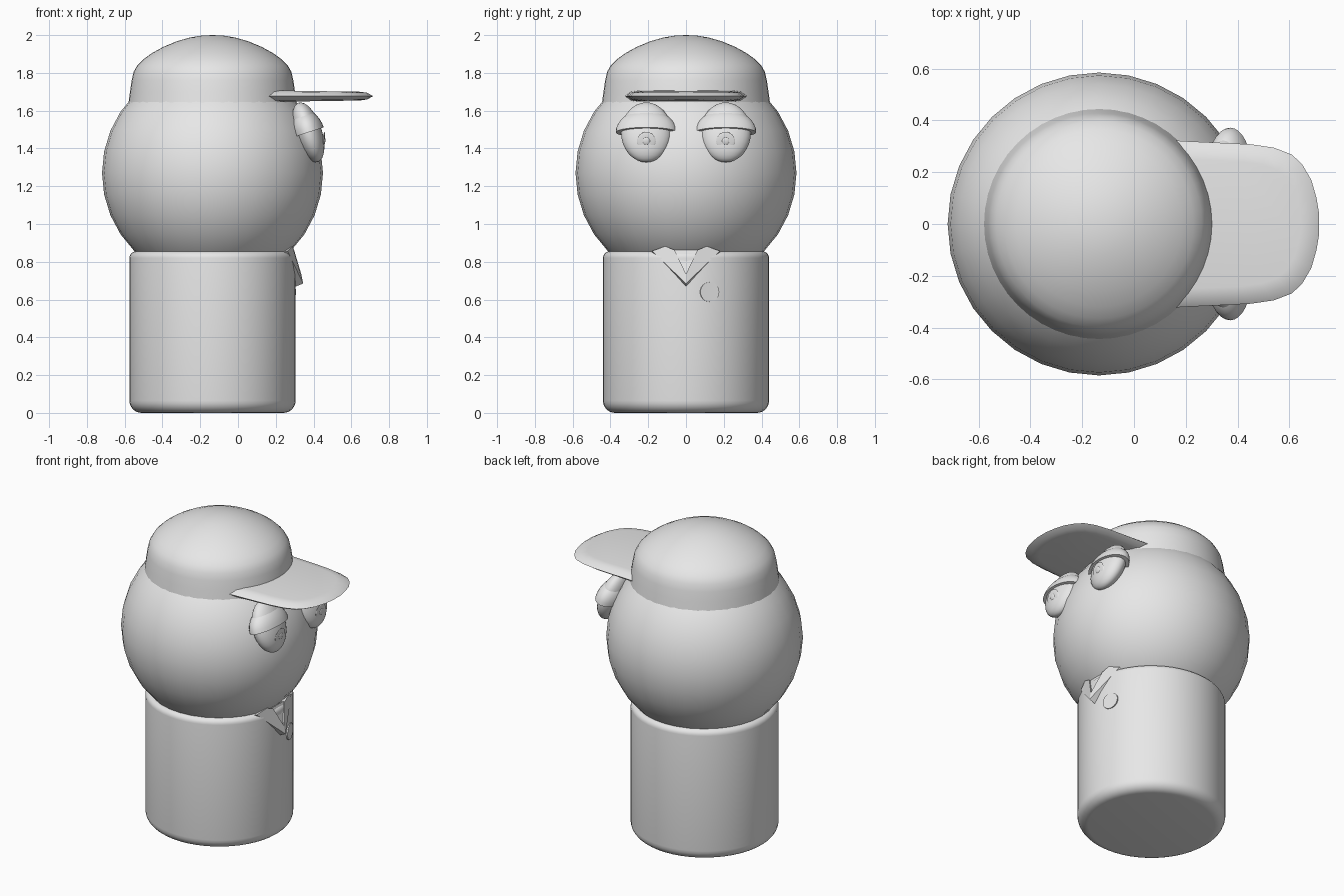
import bpy, bmesh, math
from mathutils import Matrix, Vector

cube = bpy.data.objects.get("Cube")
if cube:
    bpy.data.objects.remove(cube, do_unlink=True)

AXIS = -0.135  # x of the upright axis shared by body, head and cap

grey = bpy.data.materials.new("plain_grey")
grey.use_nodes = True
grey.diffuse_color = (0.8, 0.8, 0.8, 1)
grey.node_tree.nodes["Principled BSDF"].inputs["Base Color"].default_value = (0.8, 0.8, 0.8, 1)


def finish(name, bm, angle=35):
    """Turn a bmesh into a shaded object; angle 0 keeps it flat."""
    bmesh.ops.recalc_face_normals(bm, faces=bm.faces)
    mesh = bpy.data.meshes.new(name)
    bm.to_mesh(mesh)
    bm.free()
    mesh.materials.append(grey)
    if angle:
        mesh.shade_smooth()
        mesh.set_sharp_from_angle(angle=math.radians(angle))
    obj = bpy.data.objects.new(name, mesh)
    bpy.context.collection.objects.link(obj)
    return obj


def lathe(name, profile, steps=48, angle=50):
    """Spin (radius, height) points about the upright axis."""
    bm = bmesh.new()
    verts = [bm.verts.new((AXIS + r, 0, z)) for r, z in profile]
    edges = [bm.edges.new(pair) for pair in zip(verts, verts[1:])]
    bmesh.ops.spin(bm, geom=verts + edges, cent=(AXIS, 0, 0), axis=(0, 0, 1),
                   angle=2 * math.pi, steps=steps)
    bmesh.ops.remove_doubles(bm, verts=bm.verts, dist=0.0005)
    return finish(name, bm, angle)


def arc(cx, cz, r, start, end, n=6):
    """Points of a rounded corner, angles in degrees."""
    turns = [math.radians(start + (end - start) * i / n) for i in range(n + 1)]
    return [(cx + r * math.cos(t), cz + r * math.sin(t)) for t in turns]


def ellipsoid(name, radii, place, dome=False, u=32, v=16):
    bm = bmesh.new()
    bmesh.ops.create_uvsphere(bm, u_segments=u, v_segments=v, radius=1)
    if dome:
        geom = bm.verts[:] + bm.edges[:] + bm.faces[:]
        cut = bmesh.ops.bisect_plane(bm, geom=geom, plane_co=(0, 0, 0),
                                     plane_no=(0, 0, -1), clear_outer=True)
        rim = [e for e in bm.edges if e.is_boundary]
        bmesh.ops.holes_fill(bm, edges=rim)
    bm.transform(place @ Matrix.Diagonal((*radii, 1)))
    return finish(name, bm)


def plate(name, front, depth):
    """Slab made by pushing a front outline back by depth."""
    bm = bmesh.new()
    a = [bm.verts.new(p) for p in front]
    b = [bm.verts.new(Vector(p) + Vector(depth)) for p in front]
    bm.faces.new(a)
    bm.faces.new(b[::-1])
    for i in range(len(a)):
        j = (i + 1) % len(a)
        bm.faces.new((a[i], b[i], b[j], a[j]))
    return finish(name, bm, 0)


# Body and head
lathe("body", [(0, 0)] + arc(0.375, 0.065, 0.065, -90, 0)
      + arc(0.405, 0.82, 0.035, 0, 90) + [(0, 0.855)])
ellipsoid("head", (0.585, 0.585, 0.585), Matrix.Translation((AXIS, 0, 1.27)))

# Cap crown
lathe("cap_crown", [(0, 1.64), (0.445, 1.64), (0.437, 1.7), (0.428, 1.76),
                    (0.418, 1.805), (0.398, 1.84), (0.365, 1.873), (0.32, 1.905),
                    (0.26, 1.938), (0.19, 1.967), (0.12, 1.987), (0.06, 1.997),
                    (0, 2)])

# Cap brim: stacked copies of one outline, pinched to a thin edge
half = [(0.05, 0.33), (0.2, 0.32), (0.35, 0.313), (0.45, 0.308), (0.54, 0.295),
        (0.61, 0.268), (0.65, 0.23), (0.685, 0.17), (0.705, 0.1), (0.715, 0.04)]
outline = half + [(x, -y) for x, y in reversed(half)]
bm = bmesh.new()
rings = []
for inset, lift in ((0.07, -0.026), (0.03, -0.02), (0.0, 0.0), (0.03, 0.02), (0.07, 0.026)):
    ring = []
    for x, y in outline:
        shrink = inset / 0.32
        px = x - inset * max(0, (x - 0.2) / 0.5)
        ring.append(bm.verts.new((px, y * (1 - shrink), 1.677 + lift * (1.25 - 0.5 * x))))
    rings.append(ring)
for low, high in zip(rings, rings[1:]):
    for i in range(len(outline)):
        j = (i + 1) % len(outline)
        bm.faces.new((low[i], low[j], high[j], high[i]))
bm.faces.new(rings[0][::-1])
bm.faces.new(rings[-1])
finish("cap_brim", bm, 60)

# Eyes with heavy lids, tilted to lie on the head
for side, y in (("left", 0.21), ("right", -0.21)):
    place = Matrix.Translation((0.372, y, 1.485)) @ Matrix.Rotation(math.radians(-18), 4, "Y")
    ellipsoid(side + "_eyeball", (0.072, 0.134, 0.165), place)
    ellipsoid(side + "_eyelid", (0.086, 0.162, 0.124), place, dome=True)
    for part, size, out in (("iris", 0.05, 0.062), ("pupil", 0.02, 0.066)):
        spot = place @ Matrix.Translation((out, 0, -0.07)) @ Matrix.Rotation(math.radians(24), 4, "Y")
        ellipsoid(f"{side}_{part}", (0.006, size, size), spot, u=24, v=12)

# Shirt collar: two folded flaps around a recessed centre
for side, s in (("left", 1), ("right", -1)):
    plate(side + "_collar", [(0.262, 0.18 * s, 0.857), (0.288, 0.11 * s, 0.882),
                             (0.297, 0.06 * s, 0.862), (0.335, 0, 0.735),
                             (0.345, 0, 0.685)], (-0.05, 0, -0.02))
plate("collar_centre", [(0.287, 0.07, 0.862), (0.287, -0.07, 0.862), (0.33, 0, 0.72)],
      (-0.05, 0, -0.02))

# Round badge lying against the chest
turn = math.asin(0.125 / 0.44)
bm = bmesh.new()
bmesh.ops.create_cone(bm, cap_ends=True, segments=24, radius1=0.052, radius2=0.052, depth=0.02)
bm.transform(Matrix.Translation((AXIS, 0, 0.64)) @ Matrix.Rotation(turn, 4, "Z")
             @ Matrix.Translation((0.435, 0, 0)) @ Matrix.Rotation(math.pi / 2, 4, "Y"))
finish("chest_badge", bm)
